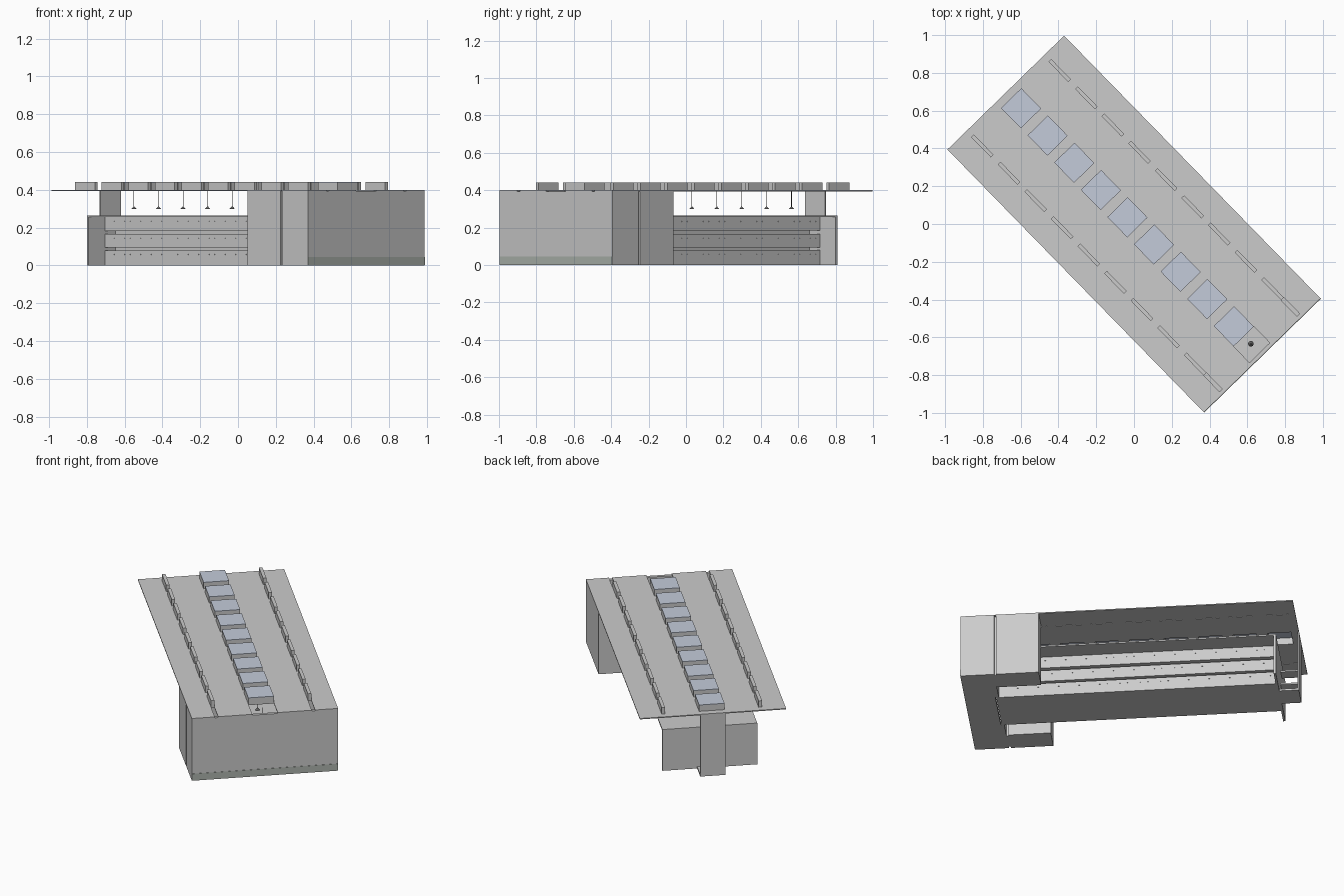
import bpy, bmesh, math
from mathutils import Matrix, Vector

if "Cube" in bpy.data.objects:
    bpy.data.objects.remove(bpy.data.objects["Cube"])

# The whole building runs along a diagonal: u = long axis, v = across
TURN = Matrix.Rotation(math.radians(-45.7), 4, 'Z')
UH, VH, ROOF = 0.972, 0.4315, 0.40


def finish(name, bm, color=None):
    me = bpy.data.meshes.new(name)
    bm.to_mesh(me)
    bm.free()
    ob = bpy.data.objects.new(name, me)
    ob.matrix_world = TURN
    bpy.context.collection.objects.link(ob)
    if color:
        m = bpy.data.materials.new(name + "_mat")
        m.diffuse_color = color
        m.use_nodes = True
        m.node_tree.nodes["Principled BSDF"].inputs["Base Color"].default_value = m.diffuse_color
        me.materials.append(m)
    return ob


def boxes(name, specs, color=None):
    """One object from boxes given as (u0, u1, v0, v1, z0, z1)."""
    bm = bmesh.new()
    for u0, u1, v0, v1, z0, z1 in specs:
        c = Vector(((u0 + u1) / 2, (v0 + v1) / 2, (z0 + z1) / 2))
        bmesh.ops.create_cube(bm, size=1, matrix=Matrix.Translation(c)
                              @ Matrix.Diagonal((u1 - u0, v1 - v0, z1 - z0, 1)))
    return finish(name, bm, color)


def both(specs):
    """Mirror boxes across the long axis."""
    return specs + [(a, b, -d, -c, e, f) for a, b, c, d, e, f in specs]


# Roof: long strips with a grid of openings between them
bays = [-0.856 + 0.2016 * k for k in range(9)]
half, slot = 0.075, 0.01
z0, z1 = ROOF - 0.006, ROOF
solid, start = [], -UH
for c in bays + [0.908]:
    solid.append((start, c - half))
    start = c + half
roof = both([(-UH, UH, 0.286 + slot, VH, z0, z1),
             (-UH, UH, half, 0.286 - slot, z0, z1)])
for a, b in solid:
    if a < 0.8:
        roof.append((a, b, -half, half, z0, z1))
        roof += both([(a, b, 0.286 - slot, 0.286 + slot, z0, z1)])
boxes("roof", roof)

# Skylights: four-sided kerb with a glass lid
kerbs, glass, fins = [], [], []
t = 0.006
for c in bays:
    a, b = c - half, c + half
    kerbs += [(a, a + t, -half, half, 0.394, 0.437), (b - t, b, -half, half, 0.394, 0.437),
              (a, b, -half, -half + t, 0.394, 0.437), (a, b, half - t, half, 0.394, 0.437)]
    glass.append((a, b, -half, half, 0.437, 0.441))
    fins += both([(a, b, 0.286 - slot, 0.286 + slot, 0.396, 0.441)])
boxes("skylight_kerbs", kerbs)
boxes("skylight_glass", glass, (0.55, 0.6, 0.7, 1))
boxes("roof_light_strips", fins)

# Hollow end wing
w = 0.02
boxes("end_wing", both([(0.775, UH, VH - w, VH, 0, z0),
                        (0.775, 0.775 + w, 0.16, VH - w, 0, z0)])
      + [(UH - w, UH, -VH + w, VH - w, 0, z0),
         (0.775 + w, UH - w, -VH + w, VH - w, 0, 0.02)])
boxes("plinth_glass", [(UH, UH + 0.002, -VH, VH, 0.003, 0.045)], (0.42, 0.46, 0.42, 1))

# Side pavilions, with a shadow gap against the wing
boxes("side_pavilions", both([(0.515, 0.763, 0.28, VH, 0, z0),
                              (0.763, 0.775, 0.29, VH - 0.015, 0, z0)]))

# Tiered central hall: recessed core and three projecting bands
boxes("hall_core", [(-0.845, 0.78, -0.08, 0.08, 0, 0.256)])
bands = [(0, 0.08), (0.094, 0.166), (0.183, 0.256)]
boxes("hall_bands", [(-0.845, 0.79, -0.16, 0.16, a, b) for a, b in bands])
boxes("hall_deck", [(-0.858, 0.775, -0.28, 0.28, 0.256, 0.265)])

# Rows of small studs on the bands
for i, (a, b) in enumerate(bands):
    zm = b - 0.025
    ob = boxes(f"band_studs_{i + 1}", both([(-0.82, -0.812, 0.16, 0.162, zm, zm + 0.004)]))
    m = ob.modifiers.new("repeat", 'ARRAY')
    m.use_relative_offset = False
    m.use_constant_offset = True
    m.constant_offset_displace = (0.04, 0, 0)
    m.count = 39

# Cross wall at the far end
boxes("cross_wall", [(-0.858, -0.845, -0.28, 0.28, 0, 0.256)])

# Entrance porch: tall plate and landings tied to the cross wall
boxes("porch_plate", [(-UH, -UH + 0.008, -half, half, 0, z0)])
boxes("porch_landings", [(-UH + 0.008, -0.858, -half, half, 0, 0.012)]
      + [(-UH + 0.008, -0.858, -half, 0.0, z, z + 0.01) for z in (0.084, 0.17)])

# Pendant lamps hanging from the roof
bm = bmesh.new()
for k in range(10):
    u = -0.788 + 0.186 * k
    for r1, r2, za, zb in ((0.0015, 0.0015, 0.31, 0.398), (0.015, 0.002, 0.298, 0.312)):
        bmesh.ops.create_cone(bm, cap_ends=True, segments=12, radius1=r1, radius2=r2,
                              depth=zb - za,
                              matrix=Matrix.Translation((u, 0, (za + zb) / 2)))
finish("pendant_lamps", bm, (0.12, 0.12, 0.12, 1))
